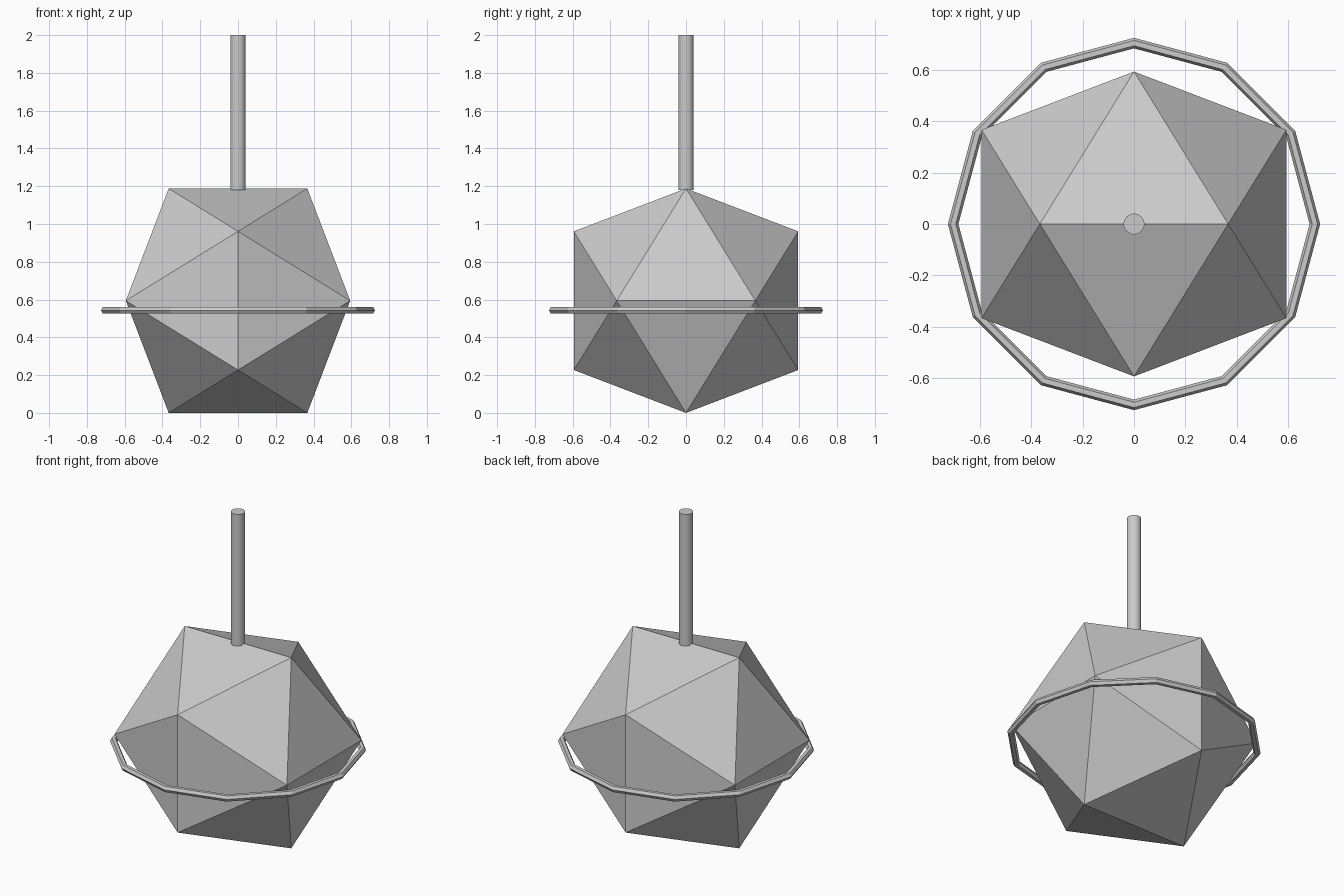
import bpy, bmesh
from math import cos, sin, tau, radians

if "Cube" in bpy.data.objects:
    bpy.data.objects.remove(bpy.data.objects["Cube"])


def make_object(name, bm):
    bmesh.ops.recalc_face_normals(bm, faces=bm.faces)
    mesh = bpy.data.meshes.new(name)
    bm.to_mesh(mesh)
    bm.free()
    obj = bpy.data.objects.new(name, mesh)
    bpy.context.collection.objects.link(obj)
    return obj


# Twenty-sided body standing on an edge: hull of three golden rectangles
A, B, MID = 0.367, 0.594, 0.594
bm = bmesh.new()
for s in (-1, 1):
    for t in (-1, 1):
        for p in ((s * A, 0, t * B), (s * B, t * A, 0), (0, s * B, t * A)):
            bm.verts.new((p[0], p[1], p[2] + MID))
bmesh.ops.convex_hull(bm, input=bm.verts)
make_object("faceted_body", bm)

# Twelve-sided ring with a six-sided section
MAJOR, MINOR, N, M, RING_Z = 0.705, 0.0205, 12, 6, 0.543
bm = bmesh.new()
loops = []
for i in range(N):
    a = tau * i / N
    loop = []
    for j in range(M):
        b = tau * j / M
        r = MAJOR + MINOR * cos(b)
        loop.append(bm.verts.new((r * cos(a), r * sin(a), RING_Z + MINOR * sin(b))))
    loops.append(loop)
for i in range(N):
    p, q = loops[i], loops[(i + 1) % N]
    for j in range(M):
        k = (j + 1) % M
        bm.faces.new((p[j], q[j], q[k], p[k]))
make_object("ring", bm)

# Hanging rod
bpy.ops.mesh.primitive_cylinder_add(vertices=16, radius=0.041, depth=0.82,
                                    location=(0, 0, 1.59))
rod = bpy.context.object
rod.name = "hanging_rod"
bpy.ops.object.shade_smooth_by_angle(angle=radians(30))
